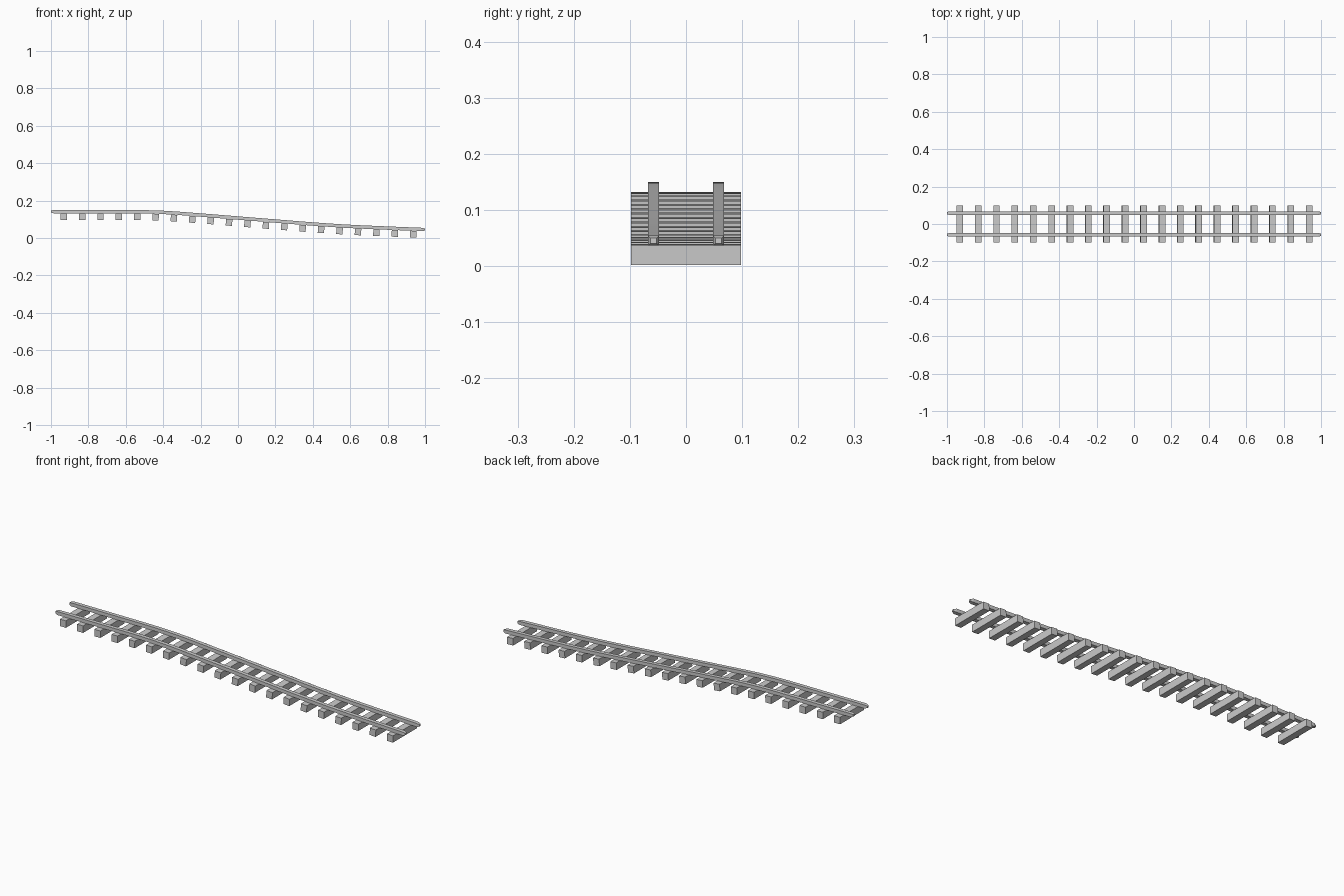
import bpy
import bmesh
import math
from mathutils import Matrix, Vector

cube = bpy.data.objects.get("Cube")
if cube:
    bpy.data.objects.remove(cube, do_unlink=True)

grey = bpy.data.materials.new("plain grey")
grey.use_nodes = True
colour = (0.6, 0.6, 0.6, 1)
grey.diffuse_color = colour
grey.node_tree.nodes["Principled BSDF"].inputs["Base Color"].default_value = colour

RAIL_H, RAIL_W, GAUGE = 0.018, 0.02, 0.058
SLEEPER = (0.034, 0.196, 0.036)
# Height of the rail underside along the track
KEYS = [(-1, 0.132), (-0.6, 0.132), (-0.4, 0.128), (-0.2, 0.114),
        (0, 0.098), (0.2, 0.082), (0.4, 0.066), (0.6, 0.053), (1, 0.036)]


def slope_at(i):
    a, b = KEYS[max(i - 1, 0)], KEYS[min(i + 1, len(KEYS) - 1)]
    return (b[1] - a[1]) / (b[0] - a[0])


def height(x):
    """Smooth interpolation between the key heights."""
    i = max(k for k in range(len(KEYS) - 1) if KEYS[k][0] <= x or k == 0)
    (x0, z0), (x1, z1) = KEYS[i], KEYS[i + 1]
    w = x1 - x0
    t = (x - x0) / w
    m0, m1 = (0 if i < 2 else slope_at(i)) * w, (0 if i < 1 else slope_at(i + 1)) * w
    return (z0 + (z1 - z0) * t * t * (3 - 2 * t)
            + m0 * t * (1 - t) ** 2 - m1 * t * t * (1 - t))


def finish(name, bm):
    bmesh.ops.recalc_face_normals(bm, faces=bm.faces)
    mesh = bpy.data.meshes.new(name)
    bm.to_mesh(mesh)
    bm.free()
    mesh.materials.append(grey)
    obj = bpy.data.objects.new(name, mesh)
    bpy.context.collection.objects.link(obj)


def rail(name, y):
    """Sweep a square section along the slope, tapering both tips."""
    bm = bmesh.new()
    tip = 0.014
    inner = [-1 + tip + (2 - 2 * tip) * k / 40 for k in range(41)]
    stations = [(-1, 0.55)] + [(x, 1) for x in inner] + [(1, 0.55)]
    rings = []
    for x, s in stations:
        mid = height(x) + RAIL_H / 2
        rings.append([bm.verts.new((x, y + a * s * RAIL_W / 2, mid + b * s * RAIL_H / 2))
                      for a, b in ((-1, -1), (1, -1), (1, 1), (-1, 1))])
    for r, q in zip(rings, rings[1:]):
        for k in range(4):
            n = (k + 1) % 4
            bm.faces.new((r[k], r[n], q[n], q[k]))
    bm.faces.new(rings[0])
    bm.faces.new(rings[-1])
    finish(name, bm)


rail("front_rail", -GAUGE)
rail("back_rail", GAUGE)

# Sleepers hang under the rails and tilt with the slope
for k in range(20):
    x = -0.932 + k * 0.0984
    angle = math.atan2(height(x + 0.02) - height(x - 0.02), 0.04)
    bm = bmesh.new()
    bmesh.ops.create_cube(bm, size=1)
    turn = Matrix.Rotation(-angle, 4, 'Y')
    centre = Vector((x, 0, height(x))) - turn @ Vector((0, 0, SLEEPER[2] / 2))
    bm.transform(Matrix.Translation(centre) @ turn @ Matrix.Diagonal((*SLEEPER, 1)))
    finish(f"sleeper_{k + 1}", bm)
